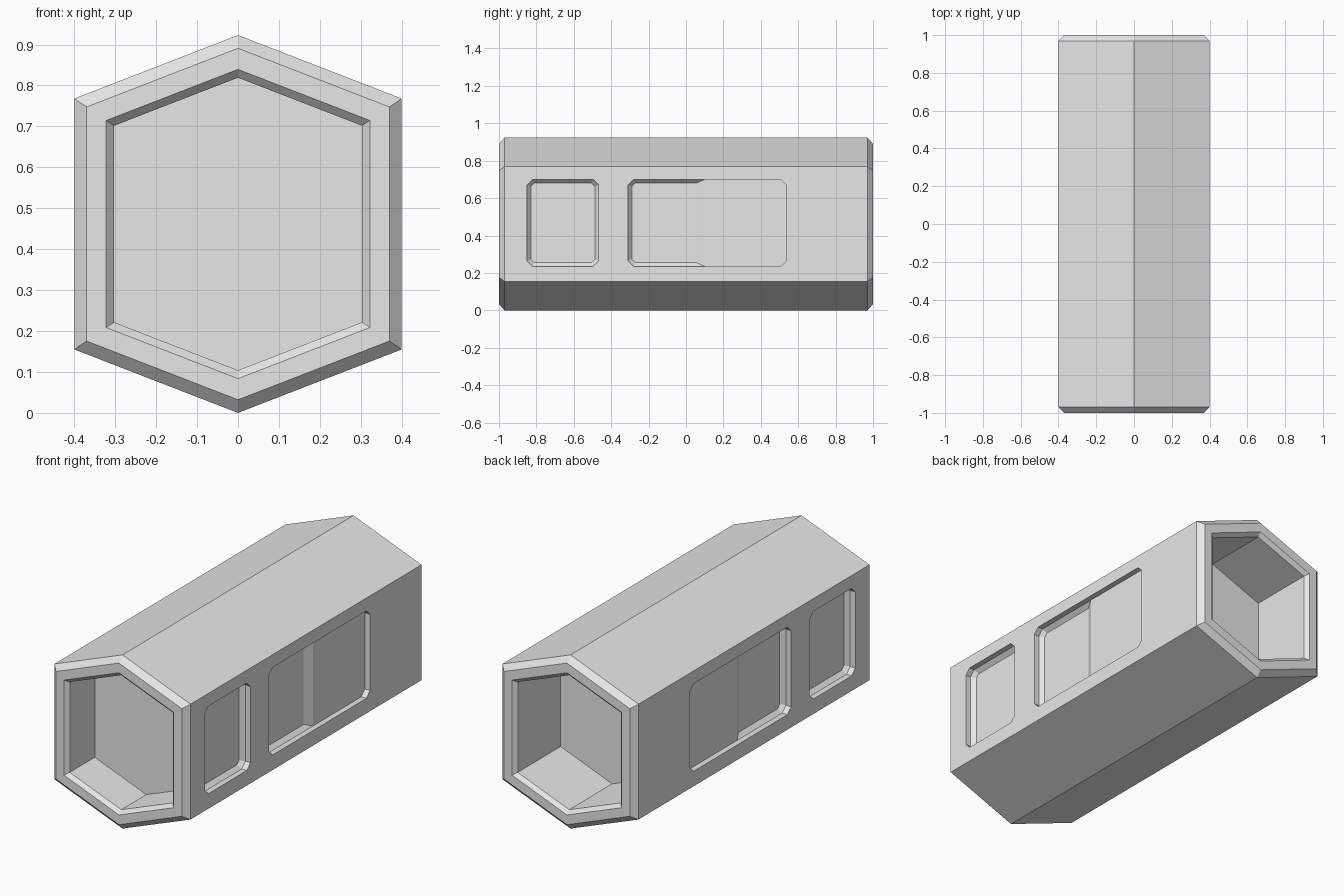
import bpy
import bmesh

cube = bpy.data.objects.get("Cube")
if cube:
    bpy.data.objects.remove(cube, do_unlink=True)

# Overall sizes
HALF_W, HALF_H, SIDE_H = 0.40, 0.4615, 0.3065
SLOPE = (HALF_H - SIDE_H) / HALF_W
STRETCH = (1 + SLOPE ** 2) ** 0.5
STEP, FLOOR = 0.03, 0.052        # window depths: straight reveal, then bevel
CORNER, INSET = 0.03, 0.02
Z0, Z1 = 0.235, 0.70

grey = bpy.data.materials.new("plain_grey")
grey.use_nodes = True
grey.diffuse_color = (0.8, 0.8, 0.8, 1)
grey.node_tree.nodes["Principled BSDF"].inputs["Base Color"].default_value = (0.8, 0.8, 0.8, 1)

bm = bmesh.new()


def hex_ring(y, inset):
    """Hexagon across the tube, moved inwards evenly by inset."""
    w = HALF_W - inset
    top = HALF_H - inset * STRETCH
    side = top - SLOPE * w
    outline = [(0, top), (w, side), (w, -side), (0, -top), (-w, -side), (-w, side)]
    return [bm.verts.new((x, y, z + HALF_H)) for x, z in outline]


def bridge(a, b, skip=()):
    n = len(a)
    for i in range(n):
        if i not in skip:
            bm.faces.new((a[i], a[(i + 1) % n], b[(i + 1) % n], b[i]))


def cut_corner_rect(y0, y1, z0, z1, c):
    return [(y0 + c, z0), (y1 - c, z0), (y1, z0 + c), (y1, z1 - c),
            (y1 - c, z1), (y0 + c, z1), (y0, z1 - c), (y0, z0 + c)]


def side_ring(points, side, depth):
    return [bm.verts.new((side * (HALF_W - depth), y, z)) for y, z in points]


def loop_edges(ring):
    edges = []
    for a, b in zip(ring, ring[1:] + ring[:1]):
        edges.append(bm.edges.get((a, b)) or bm.edges.new((a, b)))
    return edges


def small_window(side):
    outer = cut_corner_rect(-0.85, -0.467, Z0, Z1, CORNER)
    inner = cut_corner_rect(-0.85 + INSET, -0.467 - INSET, Z0 + INSET, Z1 - INSET, CORNER * 0.6)
    rim = side_ring(outer, side, 0)
    step = side_ring(outer, side, STEP)
    floor = side_ring(inner, side, FLOOR)
    bridge(rim, step)
    bridge(step, floor)
    bm.faces.new(floor)
    return rim


def sliding_window(side):
    start, split, end = -0.31, 0.10, 0.537
    outer = cut_corner_rect(start, end, Z0, Z1, CORNER)
    outer = outer[:1] + [(split, Z0)] + outer[1:5] + [(split, Z1)] + outer[5:]
    rim = side_ring(outer, side, 0)
    step = side_ring(outer, side, STEP)
    bridge(rim, step)
    # shallow panel
    bm.faces.new(step[1:7])
    # deeper pane with a bevelled surround
    a, b, c = start + INSET, split - 0.045, CORNER * 0.6
    lo, hi = Z0 + INSET, Z1 - INSET
    inner = [(a + c, lo), (b, lo), (b, hi), (a + c, hi), (a, hi - c), (a, lo + c)]
    floor = side_ring(inner, side, FLOOR)
    bridge(step[:2] + step[6:], floor)
    bm.faces.new(floor)
    return rim


# Hexagonal tube: front recess, rim, outer walls, rim, back recess
stations = [(-0.77, 0.097), (-0.98, 0.097), (-1, 0.078), (-1, 0.03), (-0.97, 0),
            (0.97, 0), (1, 0.03), (1, 0.078), (0.98, 0.097), (0.62, 0.097)]
rings = [hex_ring(y, inset) for y, inset in stations]
for k, (a, b) in enumerate(zip(rings, rings[1:])):
    bridge(a, b, skip=(1, 4) if k == 4 else ())
bm.faces.new(rings[0])
bm.faces.new(rings[-1])

# Upright side walls with their windows
for side, i in ((1, 1), (-1, 4)):
    front, back = rings[4], rings[5]
    wall = [front[i], front[i + 1], back[i + 1], back[i]]
    edges = loop_edges(wall)
    edges += loop_edges(small_window(side))
    edges += loop_edges(sliding_window(side))
    bmesh.ops.triangle_fill(bm, use_beauty=True, use_dissolve=False,
                            edges=edges, normal=(side, 0, 0))

bmesh.ops.recalc_face_normals(bm, faces=bm.faces[:])
mesh = bpy.data.meshes.new("hexagonal_module")
bm.to_mesh(mesh)
bm.free()
mesh.materials.append(grey)
module = bpy.data.objects.new("hexagonal_module", mesh)
bpy.context.collection.objects.link(module)
